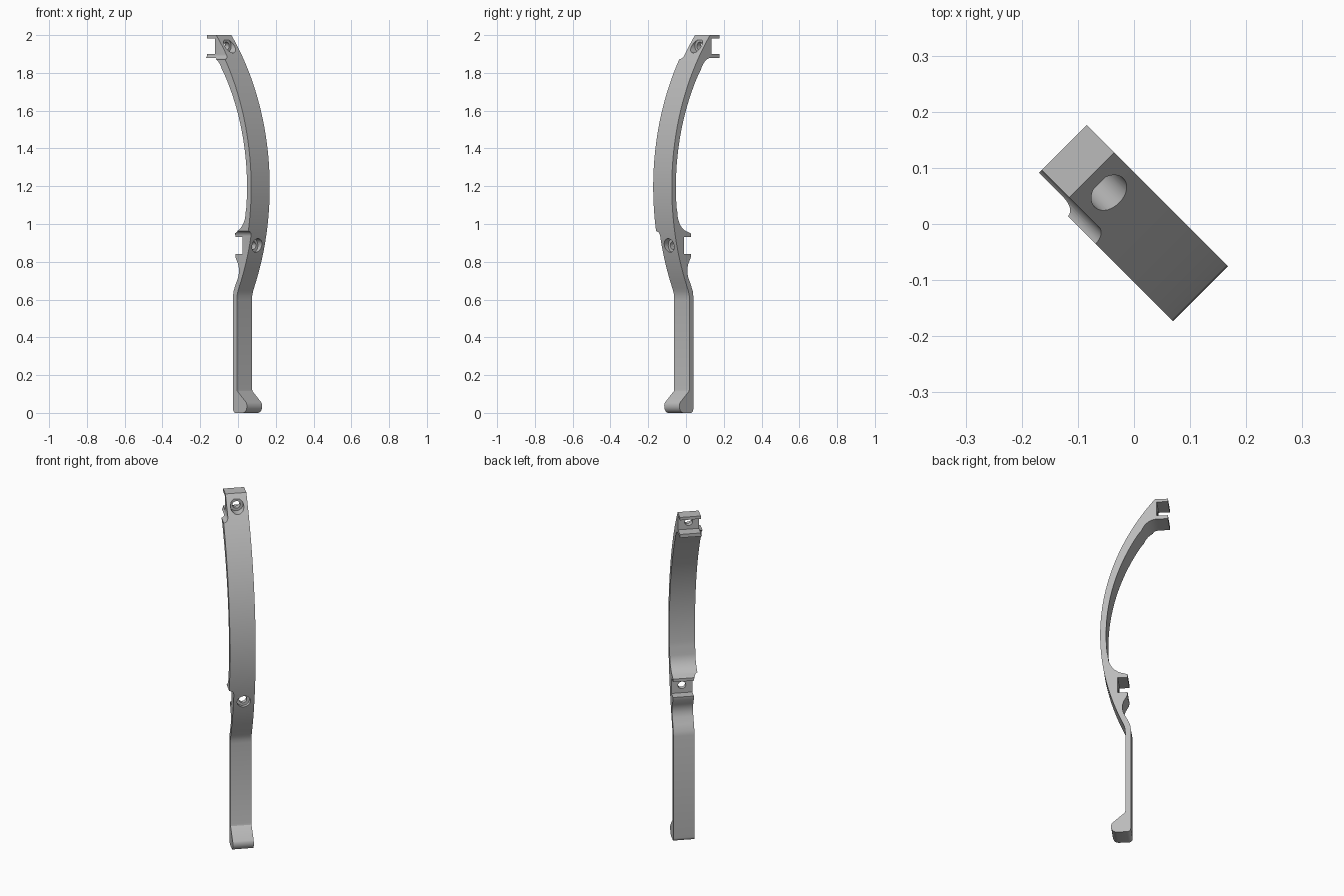
import bpy, bmesh, math
from mathutils import Matrix

default_cube = bpy.data.objects.get("Cube")
if default_cube:
    bpy.data.objects.remove(default_cube, do_unlink=True)

grey = bpy.data.materials.new("plain grey")
grey.use_nodes = True
colour = (0.5, 0.5, 0.5, 1)
grey.diffuse_color = colour
grey.node_tree.nodes["Principled BSDF"].inputs["Base Color"].default_value = colour

V_NARROW, V_WIDE, V_FLAT = -0.048, -0.0735, 0.0655


def prism(name, points, shift):
    """Extrude a closed outline of 3D points along a vector."""
    bm = bmesh.new()
    face = bm.faces.new([bm.verts.new(p) for p in points])
    ext = bmesh.ops.extrude_face_region(bm, geom=[face])
    verts = [g for g in ext["geom"] if isinstance(g, bmesh.types.BMVert)]
    bmesh.ops.translate(bm, verts=verts, vec=shift)
    bmesh.ops.recalc_face_normals(bm, faces=bm.faces)
    mesh = bpy.data.meshes.new(name)
    bm.to_mesh(mesh)
    bm.free()
    obj = bpy.data.objects.new(name, mesh)
    bpy.context.collection.objects.link(obj)
    return obj


def bow(apex, radius, z_from, z_to, steps):
    """Points on a circular bow whose apex is at mid height."""
    pts = []
    for i in range(steps + 1):
        z = z_from + (z_to - z_from) * i / steps
        pts.append((apex - radius + math.sqrt(radius ** 2 - (z - 1.195) ** 2), z))
    return pts


def sweep(cu, cz, ru, rz, a0, a1, steps=8):
    """Elliptical corner or fillet between two angles."""
    angles = [math.radians(a0 + (a1 - a0) * i / steps) for i in range(steps + 1)]
    return [(cu + ru * math.cos(a), cz + rz * math.sin(a)) for a in angles]


def cylinder(name, radius, z, u_from, u_to):
    ring = [(u_from, 0.008 + y, h) for y, h in sweep(0, z, radius, radius, 0, 350, 35)]
    return prism(name, ring, (u_to - u_from, 0, 0))


# Side outline: outer bow, grip, foot, then back up through both brackets
outline = bow(0.172, 1.272, 2.0, 0.66, 48)
outline += [(0.046, 0.64), (0.041, 0.62), (0.04, 0.6), (0.04, 0.125), (0.043, 0.115)]
outline += sweep(0.085, 0.035, 0.03, 0.035, 35, -90)
outline += sweep(0.031, 0.02, 0.02, 0.02, 270, 180)
outline += [(0.011, 0.62), (0.015, 0.645), (0.03, 0.68), (0.048, 0.715), (0.055, 0.74),
            (0.055, 0.765), (0.048, 0.79), (0.03, 0.822)]
outline += [(0.028, 0.842), (0.08, 0.842), (0.08, 0.932), (0.028, 0.932), (0.028, 0.95)]
outline += sweep(0.03, 1.06, 0.1, 0.105, -80, 0)
outline += bow(0.141, 1.14, 1.09, 1.79, 28)
outline += sweep(-0.125, 1.77, 0.087, 0.11, 25, 90)
outline += [(-0.184, 1.88), (-0.184, 1.9), (-0.125, 1.9), (-0.125, 1.983), (-0.184, 1.983), (-0.184, 2.0)]
handle = prism("bowed_handle", [(u, V_WIDE, z) for u, z in outline], (0, V_FLAT - V_WIDE, 0))

# Narrowing of one side above and below the bow, with filleted shoulders
cutters = []
for name, edge, end in (("upper_relief", 1.872, 2.1), ("lower_relief", 0.962, -0.1)):
    up = 1 if end > edge else -1
    shoulder = sweep(V_WIDE, edge + up * 0.0255, 0.0255, 0.0255 * up, -90, 0)
    ring = shoulder + [(V_NARROW, end), (-0.2, end), (-0.2, edge)]
    cutters.append(prism(name, [(-0.4, v, z) for v, z in ring], (0.8, 0, 0)))

# Counterbored screw holes through both brackets
for name, z, seat in (("upper", 1.942, -0.095), ("lower", 0.887, 0.105)):
    cutters.append(cylinder(name + "_counterbore", 0.036, z, seat, 0.4))
    cutters.append(cylinder(name + "_screw_hole", 0.021, z, -0.4, 0.4))

bpy.context.view_layer.objects.active = handle
for cutter in cutters:
    cutter.hide_render = True
    mod = handle.modifiers.new(cutter.name, "BOOLEAN")
    mod.operation = "DIFFERENCE"
    mod.solver = "EXACT"
    mod.object = cutter
    bpy.ops.object.modifier_apply(modifier=mod.name)
for cutter in cutters:
    bpy.data.objects.remove(cutter, do_unlink=True)

# Turn the side plane onto the diagonal and finish the surface
handle.data.transform(Matrix.Rotation(-math.pi / 4, 4, "Z"))
handle.data.materials.clear()
handle.data.materials.append(grey)
for poly in handle.data.polygons:
    poly.material_index = 0
bpy.ops.object.select_all(action="DESELECT")
handle.select_set(True)
bpy.ops.object.shade_smooth_by_angle(angle=math.radians(30))
